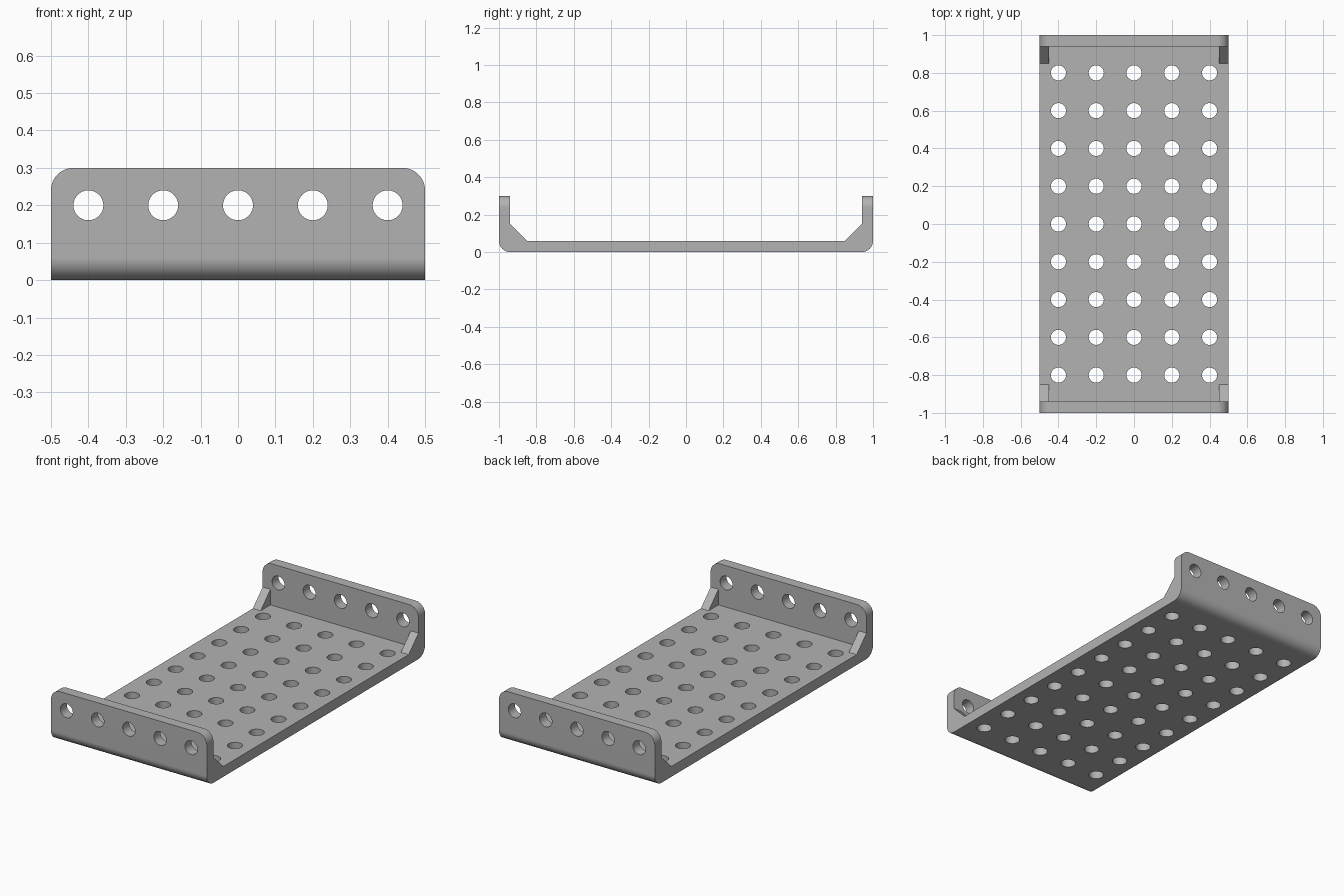
import bpy, bmesh, math
from mathutils import Matrix, Vector

cube = bpy.data.objects.get("Cube")
if cube:
    bpy.data.objects.remove(cube, do_unlink=True)

HALF_X, HALF_Y, HEIGHT, THICK = 0.5, 1.0, 0.3, 0.06
PITCH, HOLE_R, GUSSET = 0.2, 0.04, 0.09

grey = bpy.data.materials.new("plain_grey")
grey.use_nodes = True
grey.diffuse_color = (0.45, 0.45, 0.45, 1)
grey.node_tree.nodes["Principled BSDF"].inputs["Base Color"].default_value = grey.diffuse_color


def make_object(name, bm):
    bmesh.ops.recalc_face_normals(bm, faces=bm.faces[:])
    mesh = bpy.data.meshes.new(name)
    bm.to_mesh(mesh)
    bm.free()
    mesh.materials.append(grey)
    obj = bpy.data.objects.new(name, mesh)
    bpy.context.collection.objects.link(obj)
    return obj


def add_prism(bm, profile, x0, x1):
    """Extrude a (y, z) outline along x."""
    face = bm.faces.new([bm.verts.new((x0, y, z)) for y, z in profile])
    out = bmesh.ops.extrude_face_region(bm, geom=[face])
    verts = [g for g in out["geom"] if isinstance(g, bmesh.types.BMVert)]
    bmesh.ops.translate(bm, verts=verts, vec=(x1 - x0, 0, 0))


def add_hole(bm, location, depth, rotation=Matrix()):
    bmesh.ops.create_cone(bm, cap_ends=True, segments=40, radius1=HOLE_R, radius2=HOLE_R,
                          depth=depth, matrix=Matrix.Translation(location) @ rotation)


def boolean(target, tool, operation):
    mod = target.modifiers.new(operation, "BOOLEAN")
    mod.operation, mod.object, mod.solver = operation, tool, "EXACT"
    bpy.ops.object.modifier_apply(modifier=mod.name)
    bpy.data.objects.remove(tool, do_unlink=True)


# Channel: U-shaped section with rounded bends and rounded flange corners
inner = HALF_Y - THICK
right = [(HALF_Y, 0), (HALF_Y, HEIGHT), (inner, HEIGHT), (inner, THICK)]
bm = bmesh.new()
add_prism(bm, right + [(-y, z) for y, z in reversed(right)], -HALF_X, HALF_X)


def is_rounded(edge):
    a, b = (v.co for v in edge.verts)
    bend = a.z < 0.01 and b.z < 0.01 and abs(a.x - b.x) > 0.5
    corner = min(a.z, b.z) > HEIGHT - 0.01 and abs(a.x - b.x) < 0.01
    return bend or corner


bmesh.ops.bevel(bm, geom=[e for e in bm.edges if is_rounded(e)], offset=0.06,
                offset_type="OFFSET", segments=10, profile=0.5, affect="EDGES")
tray = make_object("perforated_tray", bm)
bpy.context.view_layer.objects.active = tray
tray.select_set(True)

# Gussets: small triangular braces in the four inner corners
bm = bmesh.new()
for sy in (-1, 1):
    for x0, x1 in ((-HALF_X, -HALF_X + 0.05), (HALF_X - 0.05, HALF_X)):
        low, high = THICK, THICK + GUSSET
        outline = [(inner - GUSSET, low), (inner - GUSSET, low - 0.02), (inner + 0.02, low - 0.02),
                   (inner + 0.02, high), (inner, high)]
        add_prism(bm, [(sy * y, z) for y, z in outline], x0, x1)
boolean(tray, make_object("gussets", bm), "UNION")

# Holes: a grid through the base and a row through both flanges
bm = bmesh.new()
turn = Matrix.Rotation(math.pi / 2, 4, "X")
for i in range(-2, 3):
    add_hole(bm, Vector((i * PITCH, 0, 0.2)), 2.4, turn)
    for j in range(-4, 5):
        add_hole(bm, Vector((i * PITCH, j * PITCH, THICK / 2)), 0.14)
boolean(tray, make_object("hole_cutter", bm), "DIFFERENCE")

# Smooth the bends and holes while the flat faces stay flat
bpy.ops.object.shade_smooth_by_angle(angle=math.radians(30))
weighted = tray.modifiers.new("flat_normals", "WEIGHTED_NORMAL")
weighted.keep_sharp = True
